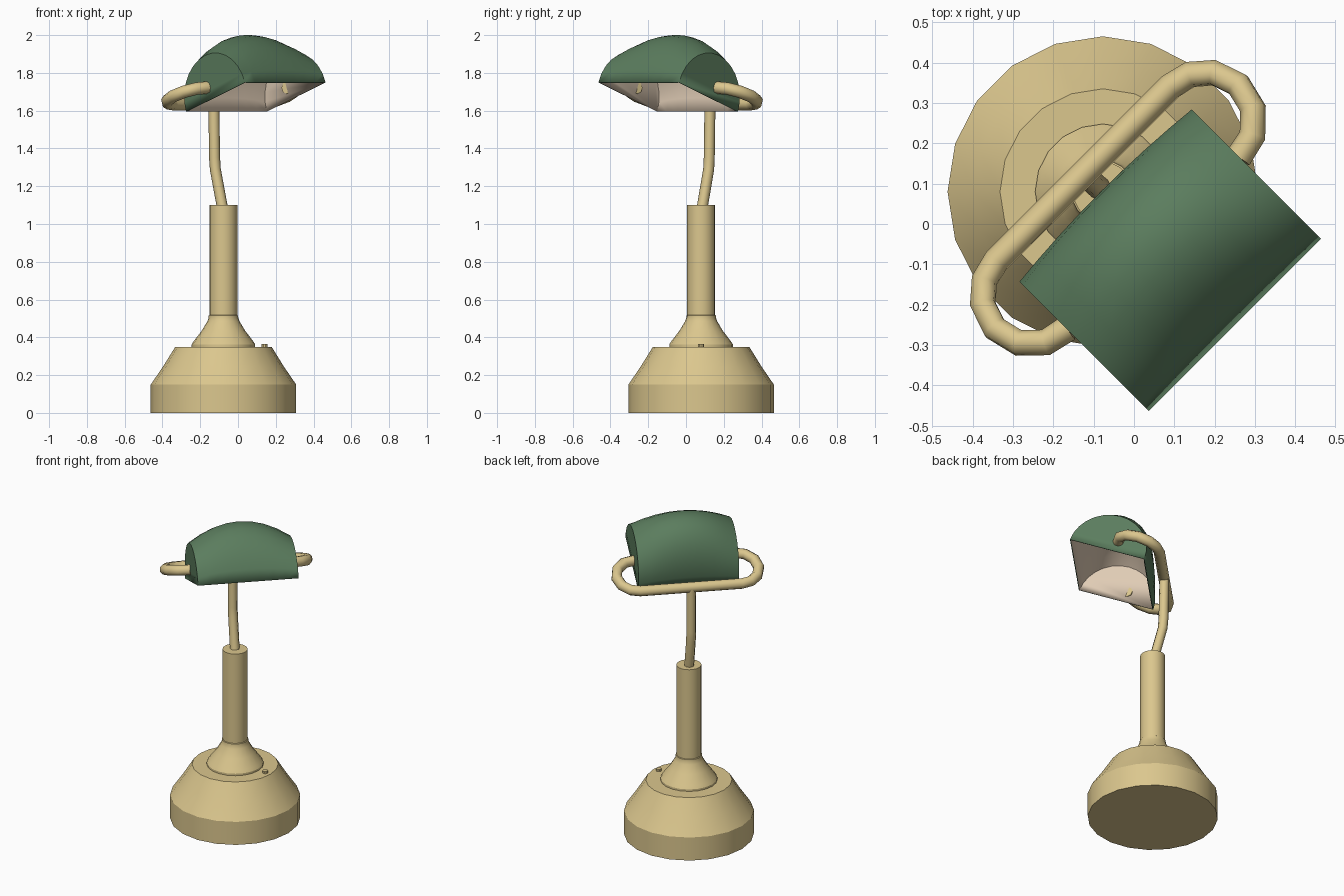
import bpy, bmesh, math
from mathutils import Vector

if "Cube" in bpy.data.objects:
    bpy.data.objects.remove(bpy.data.objects["Cube"])

S = math.sqrt(0.5)
CX, CY = -0.077, 0.08          # axis of base and column


def material(name, rgb):
    m = bpy.data.materials.new(name)
    m.diffuse_color = (*rgb, 1)
    m.use_nodes = True
    m.node_tree.nodes["Principled BSDF"].inputs["Base Color"].default_value = m.diffuse_color
    return m


brass = material("brass tan", (0.71, 0.57, 0.27))
green = material("shade green", (0.105, 0.205, 0.112))
cream = material("shade lining", (0.74, 0.60, 0.46))


def diag(u, v, z):
    """u runs along the shade, v runs towards its open front (turned 45 degrees)."""
    return Vector(((u + v) * S, (u - v) * S, z))


def finish(name, bm, mats, angle=30):
    me = bpy.data.meshes.new(name)
    bm.to_mesh(me)
    bm.free()
    for m in mats:
        me.materials.append(m)
    ob = bpy.data.objects.new(name, me)
    bpy.context.collection.objects.link(ob)
    smooth(ob, angle)
    return ob


def smooth(ob, angle):
    bpy.ops.object.select_all(action='DESELECT')
    ob.select_set(True)
    bpy.context.view_layer.objects.active = ob
    bpy.ops.object.shade_smooth_by_angle(angle=math.radians(angle))


def lathe(name, profile, sides=20, x=CX, y=CY):
    bm = bmesh.new()
    rings = []
    for r, z in profile:
        rings.append([bm.verts.new((x + r * math.cos(2 * math.pi * i / sides),
                                    y + r * math.sin(2 * math.pi * i / sides), z))
                      for i in range(sides)])
    for a, b in zip(rings, rings[1:]):
        for i in range(sides):
            j = (i + 1) % sides
            bm.faces.new((a[i], a[j], b[j], b[i]))
    bm.faces.new(rings[0][::-1])
    bm.faces.new(rings[-1])
    return finish(name, bm, [brass])


def tube(name, points, radius):
    cu = bpy.data.curves.new(name, 'CURVE')
    cu.dimensions = '3D'
    cu.bevel_depth = radius
    cu.bevel_resolution = 2
    cu.use_fill_caps = True
    sp = cu.splines.new('POLY')
    sp.points.add(len(points) - 1)
    for p, co in zip(sp.points, points):
        p.co = (*co, 1)
    cu.materials.append(brass)
    ob = bpy.data.objects.new(name, cu)
    bpy.context.collection.objects.link(ob)
    bpy.ops.object.select_all(action='DESELECT')
    ob.select_set(True)
    bpy.context.view_layer.objects.active = ob
    bpy.ops.object.convert(target='MESH')
    smooth(bpy.context.object, 50)


# Stepped base, flared collar, column and switch button
lathe("base", [(0.385, 0), (0.385, 0.15), (0.32, 0.245), (0.255, 0.35)])
lathe("collar", [(0.168, 0.345), (0.168, 0.363), (0.157, 0.38), (0.115, 0.435),
                 (0.085, 0.485), (0.078, 0.505), (0.078, 0.515), (0.07, 0.52)])
lathe("column", [(0.074, 0.5), (0.074, 1.1)])
lathe("switch_button", [(0.016, 0.345), (0.016, 0.365)], 10, 0.14, CY)

# Bent arm rising from the column to the yoke
tube("arm", [(-0.08, 0.083, 1.07), (-0.085, 0.088, 1.1), (-0.12, 0.12, 1.29),
             (-0.124, 0.123, 1.35), (-0.128, 0.127, 1.635)], 0.029)

# Yoke: straight back bar with a half loop at each end, tilted like the shade
half = []
for a in (0, 27, 55, 87, 120, 152, 180):
    t = math.radians(a)
    half.append((0.305 + 0.122 * math.sin(t), -0.055 - 0.122 * math.cos(t)))
half[-1] = (0.298, half[-1][1])
path = [(-u, v) for u, v in reversed(half)] + half
tube("yoke", [diag(u, v, 1.678 + 0.36 * (v + 0.055)) for u, v in path], 0.033)

# Shade: half barrel, half-round at the ends and taller in the middle
HALF, RAD, NU, NT = 0.302, 0.234, 8, 14
tilt = math.radians(19.4)
bm = bmesh.new()
rows = []
for i in range(NU + 1):
    k = 2 * i / NU - 1
    height = RAD + 0.106 * (1 - k * k)
    row = []
    for j in range(NT + 1):
        t = math.pi * j / NT
        a, n = RAD * math.cos(t), height * math.sin(t)
        v = 0.133 + a * math.cos(tilt) - n * math.sin(tilt)
        z = 1.672 + a * math.sin(tilt) + n * math.cos(tilt)
        row.append(bm.verts.new(diag(k * HALF, v, z)))
    rows.append(row)
for a, b in zip(rows, rows[1:]):
    for j in range(NT):
        bm.faces.new((a[j], b[j], b[j + 1], a[j + 1]))
bm.faces.new(rows[0])
bm.faces.new(rows[-1][::-1])
bmesh.ops.recalc_face_normals(bm, faces=bm.faces)
if max(bm.faces, key=lambda f: f.calc_center_median().z).normal.z < 0:
    bmesh.ops.reverse_faces(bm, faces=bm.faces)
shade = finish("shade", bm, [green, cream], 35)
shell = shade.modifiers.new("shell", 'SOLIDIFY')
shell.thickness = 0.006
shell.offset = -1
shell.material_offset = 1
shell.material_offset_rim = 0
